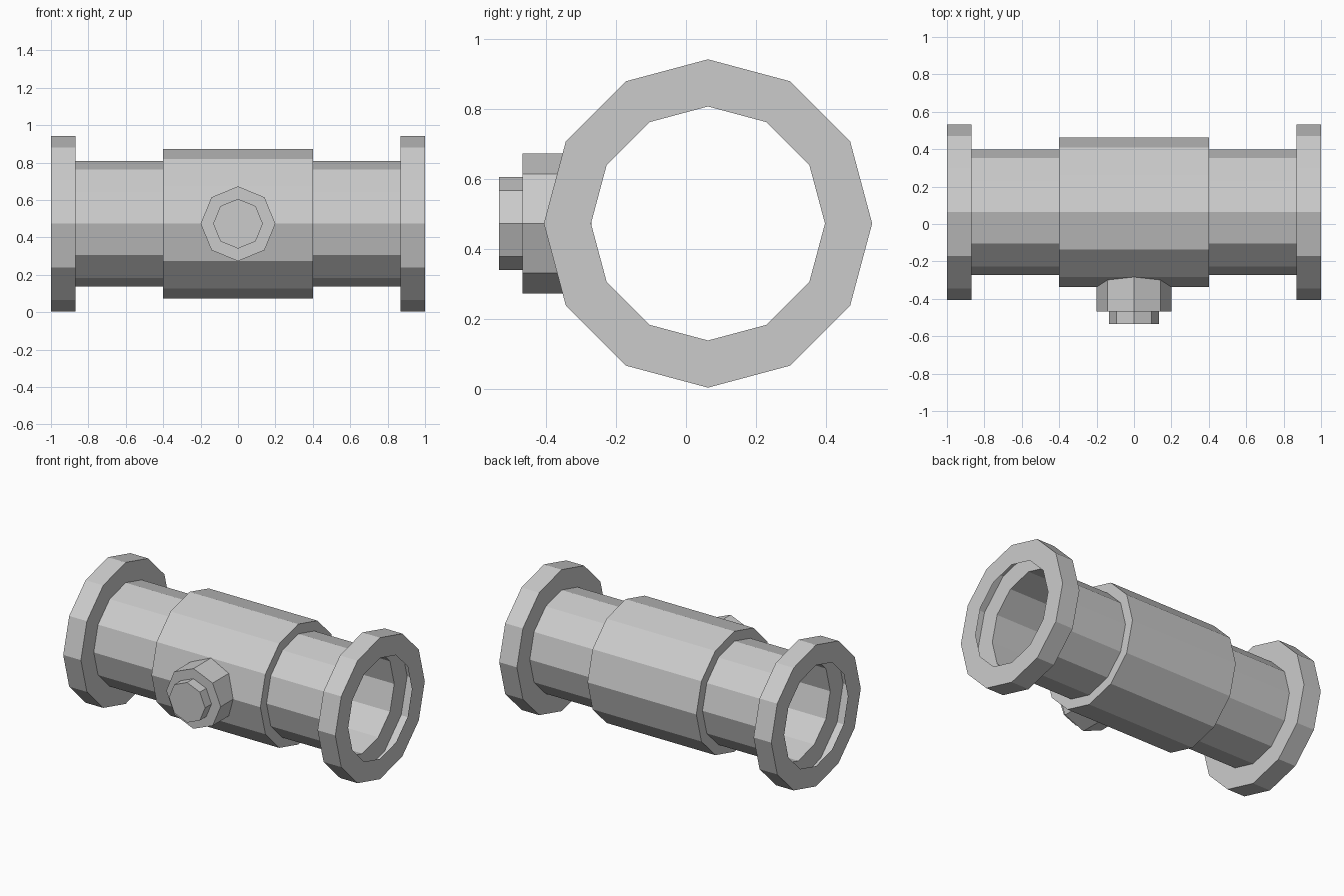
import bpy
import math
from mathutils import Vector

cube = bpy.data.objects.get("Cube")
if cube:
    bpy.data.objects.remove(cube, do_unlink=True)

CENTRE = Vector((0, 0.063, 0.473))

grey = bpy.data.materials.new("plain_grey")
grey.use_nodes = True
colour = (0.6, 0.6, 0.6, 1)
grey.diffuse_color = colour
grey.node_tree.nodes["Principled BSDF"].inputs["Base Color"].default_value = colour


def lathe(name, profile, sides, axis, origin, cap_end=False):
    """Revolve (distance along axis, radius) points into a flat-sided shell."""
    axis = Vector(axis)
    up = Vector((0, 0, 1))
    across = up.cross(axis)
    verts, faces = [], []
    for along, radius in profile:
        for i in range(sides):
            a = math.tau * i / sides
            verts.append(origin + axis * along
                         + (up * math.cos(a) + across * math.sin(a)) * radius)
    for ring in range(len(profile) - 1):
        for i in range(sides):
            j = (i + 1) % sides
            low, high = ring * sides, (ring + 1) * sides
            faces.append((low + i, low + j, high + j, high + i))
    if cap_end:
        faces.append(tuple(range(len(verts) - sides, len(verts))))
    mesh = bpy.data.meshes.new(name)
    mesh.from_pydata(verts, [], faces)
    mesh.materials.append(grey)
    mesh.update()
    obj = bpy.data.objects.new(name, mesh)
    bpy.context.collection.objects.link(obj)
    return obj


# Central sleeve with shoulders stepping down to the pipe
PIPE, SLEEVE, FLANGE = 0.335, 0.4, 0.47
lathe("central_sleeve",
      [(-0.4, PIPE), (-0.4, SLEEVE), (0.4, SLEEVE), (0.4, PIPE)],
      12, (1, 0, 0), CENTRE)

# Thin pipe and hollow open flange at each end
for side, sign in (("left", 1), ("right", -1)):
    axis = (sign, 0, 0)
    lathe(side + "_pipe", [(0.4, PIPE), (0.87, PIPE)], 12, axis, CENTRE)
    lathe(side + "_flange",
          [(0.87, PIPE), (0.87, FLANGE), (1, FLANGE), (1, PIPE)],
          12, axis, CENTRE)

# Octagonal boss with a smaller plug on the front
boss_origin = Vector((0, 0, CENTRE.z))
lathe("front_boss", [(0.27, 0.2), (0.468, 0.2), (0.468, 0.133)],
      8, (0, -1, 0), boss_origin)
lathe("front_plug", [(0.468, 0.133), (0.535, 0.133)],
      8, (0, -1, 0), boss_origin, cap_end=True)
